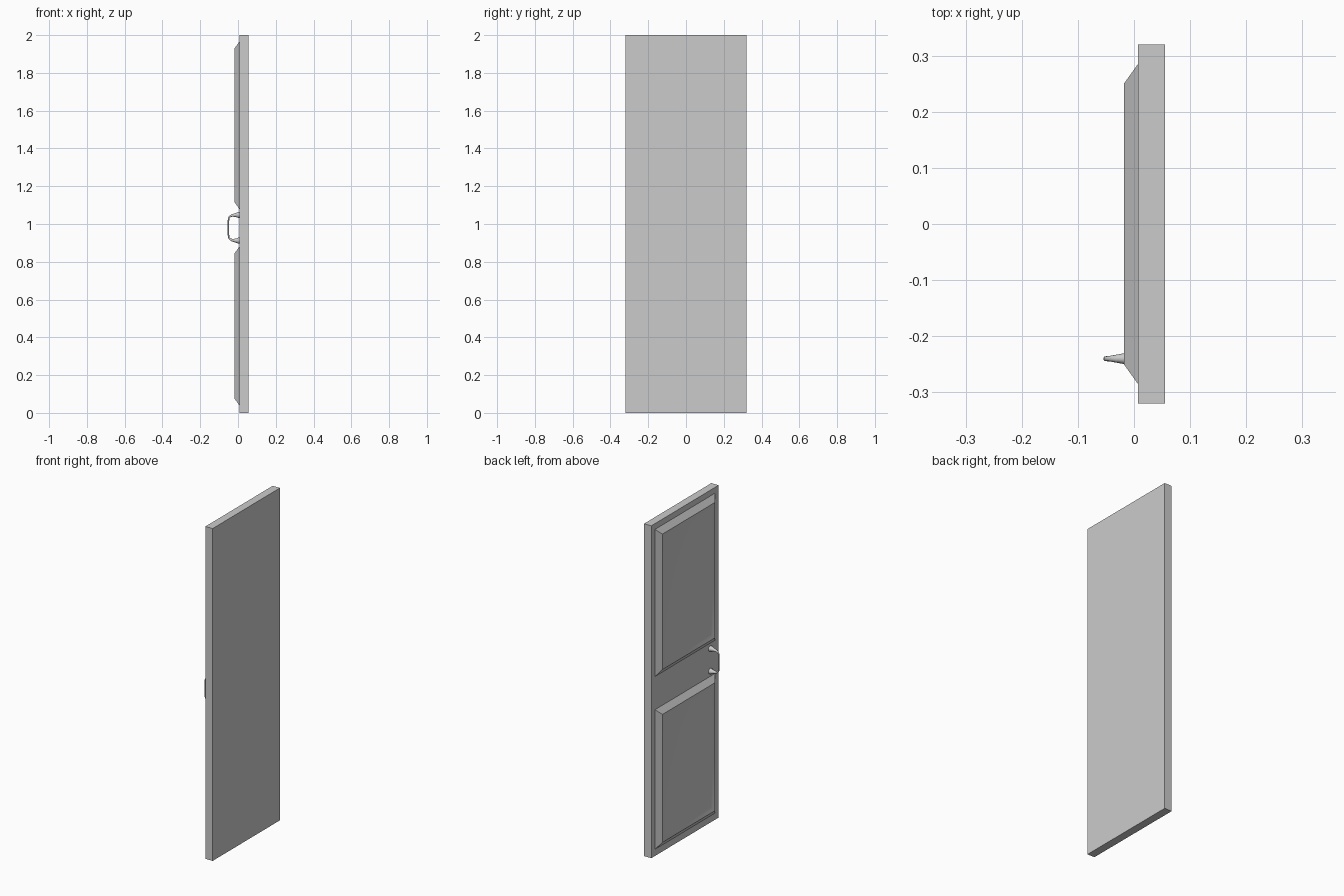
import bpy, bmesh

if "Cube" in bpy.data.objects:
    bpy.data.objects.remove(bpy.data.objects["Cube"])

FACE = 0.007   # x of the slab's panelled face


def finish(name, bm, angle=0.5):
    bmesh.ops.recalc_face_normals(bm, faces=bm.faces)
    me = bpy.data.meshes.new(name)
    bm.to_mesh(me)
    bm.free()
    ob = bpy.data.objects.new(name, me)
    bpy.context.collection.objects.link(ob)
    bpy.ops.object.select_all(action='DESELECT')
    ob.select_set(True)
    bpy.context.view_layer.objects.active = ob
    bpy.ops.object.shade_smooth_by_angle(angle=angle)
    return ob


def raised_panel(name, z0, z1, half_y=0.285):
    # Rectangular loops: outer foot, ridge, then a shallow dished field
    steps = [(0, FACE), (0.035, -0.018), (0.047, -0.014), (0.065, -0.010)]
    bm = bmesh.new()
    rings = []
    for inset, x in steps:
        y, a, b = half_y - inset, z0 + inset, z1 - inset
        rings.append([bm.verts.new((x, *p)) for p in
                      ((-y, a), (y, a), (y, b), (-y, b))])
    for r, s in zip(rings, rings[1:]):
        for i in range(4):
            j = (i + 1) % 4
            bm.faces.new((r[i], r[j], s[j], s[i]))
    bm.faces.new(rings[-1])
    bm.faces.new(rings[0][::-1])
    return finish(name, bm)


# Door slab
bm = bmesh.new()
bmesh.ops.create_cube(bm, size=1)
for v in bm.verts:
    v.co = (FACE + (v.co.x + 0.5) * 0.048, v.co.y * 0.64, (v.co.z + 0.5) * 2)
finish("door_slab", bm)

# Two moulded panels
raised_panel("lower_panel", 0.04, 0.88)
raised_panel("upper_panel", 1.08, 1.965)

# Pull handle: one swept tube, flared at both feet
MID_Z = 0.98
half = [  # x, height from the middle, radius
    (FACE + 0.001, 0.068, 0.017), (0.002, 0.068, 0.017), (-0.004, 0.068, 0.014),
    (-0.018, 0.067, 0.0095), (-0.032, 0.065, 0.007), (-0.043, 0.060, 0.005),
    (-0.049, 0.050, 0.0045), (-0.0508, 0.036, 0.0042)]
path = half + [(x, -h, r) for x, h, r in reversed(half)]
cu = bpy.data.curves.new("pull_handle", 'CURVE')
cu.dimensions = '3D'
cu.bevel_depth = 0.01
cu.bevel_resolution = 3
cu.use_fill_caps = True
sp = cu.splines.new('POLY')
sp.points.add(len(path) - 1)
for p, (x, h, r) in zip(sp.points, path):
    p.co = (x, -0.24, MID_Z + h, 1)
    p.radius = r / 0.01
handle = bpy.data.objects.new("pull_handle", cu)
bpy.context.collection.objects.link(handle)
bpy.ops.object.select_all(action='DESELECT')
handle.select_set(True)
bpy.context.view_layer.objects.active = handle
bpy.ops.object.convert(target='MESH')
bpy.ops.object.shade_smooth_by_angle(angle=0.7)
